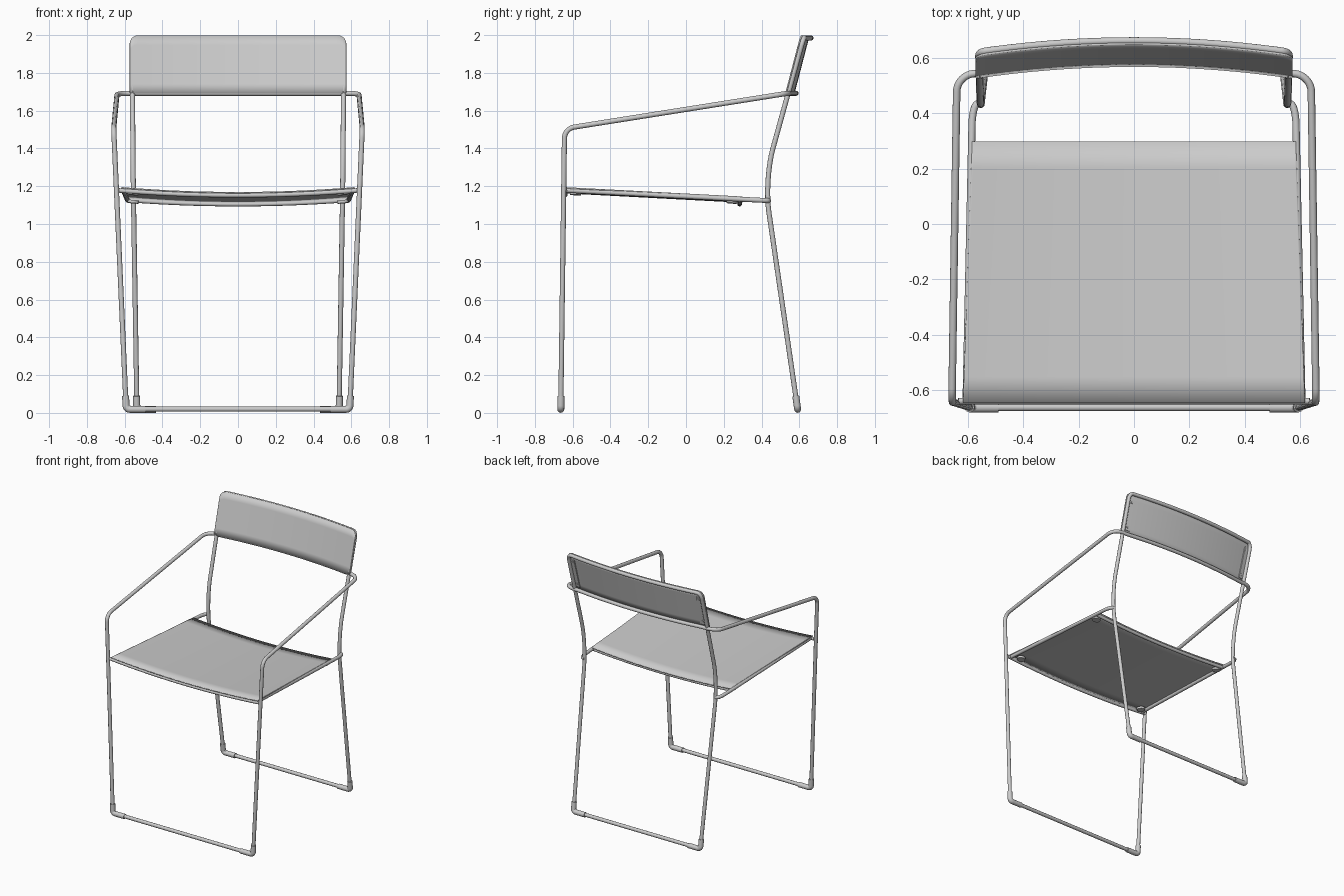
import bpy, bmesh, math
from mathutils import Vector

if "Cube" in bpy.data.objects:
    bpy.data.objects.remove(bpy.data.objects["Cube"])

R = 0.0135


def smooth(ob):
    bpy.ops.object.select_all(action='DESELECT')
    ob.select_set(True)
    bpy.context.view_layer.objects.active = ob
    bpy.ops.object.shade_smooth_by_angle(angle=math.radians(40))


def fillet(pts, cyclic):
    """pts are (x, y, z, tangent_length); corners are rounded."""
    out, n = [], len(pts)
    for i, p in enumerate(pts):
        c, r = Vector(p[:3]), p[3]
        if r == 0 or (not cyclic and i in (0, n - 1)):
            out.append(c)
            continue
        a, b = Vector(pts[i - 1][:3]) - c, Vector(pts[(i + 1) % n][:3]) - c
        a = c + a.normalized() * min(r, a.length * 0.48)
        b = c + b.normalized() * min(r, b.length * 0.48)
        for k in range(9):
            t = k / 8
            # weighted blend, close to a circular arc
            w = 1.41 * t * (1 - t)
            s = (1 - t) ** 2 + w + t * t
            out.append((a * (1 - t) ** 2 + c * w + b * t * t) / s)
    return out


def tube(name, pts, radius=R, cyclic=False):
    cu = bpy.data.curves.new(name, 'CURVE')
    cu.dimensions = '3D'
    path = fillet(pts, cyclic)
    sp = cu.splines.new('POLY')
    sp.points.add(len(path) - 1)
    for q, p in zip(sp.points, path):
        q.co = (*p, 1)
    sp.use_cyclic_u = cyclic
    cu.bevel_depth, cu.bevel_resolution, cu.use_fill_caps = radius, 4, True
    ob = bpy.data.objects.new(name, cu)
    bpy.context.collection.objects.link(ob)
    bpy.ops.object.select_all(action='DESELECT')
    ob.select_set(True)
    bpy.context.view_layer.objects.active = ob
    bpy.ops.object.convert(target='MESH')
    ob = bpy.context.view_layer.objects.active
    smooth(ob)
    return ob


def sheet(name, fn, nu, nv, thick):
    """Thin curved panel; fn maps u in -1..1 and v in 0..1 to a point."""
    bm = bmesh.new()
    g = [[bm.verts.new(fn(math.sin(math.pi / 2 * (2 * i / nu - 1)), j / nv))
          for j in range(nv + 1)] for i in range(nu + 1)]
    for i in range(nu):
        for j in range(nv):
            bm.faces.new((g[i][j], g[i + 1][j], g[i + 1][j + 1], g[i][j + 1]))
    me = bpy.data.meshes.new(name)
    bm.to_mesh(me)
    bm.free()
    ob = bpy.data.objects.new(name, me)
    bpy.context.collection.objects.link(ob)
    m = ob.modifiers.new('thickness', 'SOLIDIFY')
    m.thickness, m.offset = thick, 0
    smooth(ob)
    return ob


def disc(name, loc, r, depth, rot):
    bpy.ops.mesh.primitive_cylinder_add(vertices=24, radius=r, depth=depth,
                                        location=loc, rotation=rot)
    ob = bpy.context.object
    ob.name = name
    smooth(ob)


def mirror_x(pts):
    return [(-p[0], *p[1:]) for p in reversed(pts)]


# front legs, arms and back bar: one closed tube
side = [(0.592, -0.663, 0.02, 0.035), (0.658, -0.643, 1.505, 0.05),
        (0.64, 0.538, 1.692, 0.06)]
bar = [(x / 20, 0.583 - 0.042 * (x / 20 / 0.57) ** 2, 1.692, 0)
       for x in range(10, -11, -1)]
tube('front_legs_and_arms', side + bar + mirror_x(side), cyclic=True)

# rear legs and backrest frame: one closed tube
side = [(0.535, 0.591, 0.02, 0.035), (0.555, 0.414, 1.233, 0.17),
        (0.561, 0.622, 1.985, 0.045)]
bar = [(x / 20, 0.662 - 0.042 * (x / 20 / 0.57) ** 2, 1.985, 0)
       for x in range(10, -11, -1)]
tube('rear_legs_and_back_frame', side + bar + mirror_x(side), cyclic=True)


# backrest panel
def back_point(u, v):
    hw, r = 0.573, 0.042
    x = u * hw
    d = max(0, abs(x) - (hw - r))
    drop = r - math.sqrt(max(0, r * r - d * d))
    z0, z1 = 1.69 + drop * 0.15, 1.998 - drop
    z = z0 + (z1 - z0) * v
    return (x, 0.571 - 0.042 * (x / 0.57) ** 2 + 0.26 * (z - 1.69), z)


sheet('backrest_panel', back_point, 36, 6, 0.007)


# seat panel, sagging across its width
def seat_point(u, v):
    y = -0.647 + 0.945 * v
    x = u * (0.618 - 0.033 * v)
    return (x, y, 1.192 - 0.05 * v - 0.026 * (1 - u * u))


sheet('seat_panel', seat_point, 24, 10, 0.007)


# cross bars under the seat
def cross_bar(name, hw, y, z, sag, r):
    tube(name, [(hw * k / 10, y, z - sag * (1 - (k / 10) ** 2), 0)
                for k in range(-10, 11)], r)


cross_bar('seat_front_bar', 0.635, -0.64, 1.178, 0.026, 0.012)
cross_bar('seat_rear_bar', 0.58, 0.284, 1.127, 0.022, 0.012)

for s, tag in ((1, 'right'), (-1, 'left')):
    # seat side rail bending into the upright
    tube('seat_rail_' + tag, [(s * 0.607, -0.645, 1.179, 0),
                              (s * 0.584, 0.43, 1.124, 0.07),
                              (s * 0.548, 0.438, 1.124, 0)], 0.013)
    # foot caps wrapped around the bottom corners
    tube('front_foot_' + tag, [(s * 0.49, -0.663, 0.019, 0),
                               (s * 0.592, -0.663, 0.019, 0.02),
                               (s * 0.5951, -0.662, 0.09, 0)], 0.0185)
    tube('rear_foot_' + tag, [(s * 0.435, 0.591, 0.019, 0),
                              (s * 0.536, 0.591, 0.019, 0.02),
                              (s * 0.537, 0.581, 0.09, 0)], 0.0185)
    # seat brackets below the corners
    for y, z, part in ((-0.585, 1.162, 'front'), (0.245, 1.118, 'rear')):
        disc(f'{part}_seat_bracket_{tag}', (s * 0.555, y, z), 0.03, 0.016,
             (math.radians(-3), s * math.radians(-5), 0))
    # fixing strip and screws behind the backrest
    slope = math.atan(0.26)
    bpy.ops.mesh.primitive_cube_add(size=1, location=(s * 0.528, 0.577, 1.835),
                                    rotation=(-slope, 0, s * -0.14))
    strip = bpy.context.object
    strip.name = 'back_strip_' + tag
    strip.scale = (0.034, 0.012, 0.235)
    for z in (1.745, 1.925):
        disc('back_screw_' + tag, (s * 0.528, 0.583 + 0.26 * (z - 1.835), z),
             0.009, 0.008, (math.pi / 2 - slope, 0, 0))
